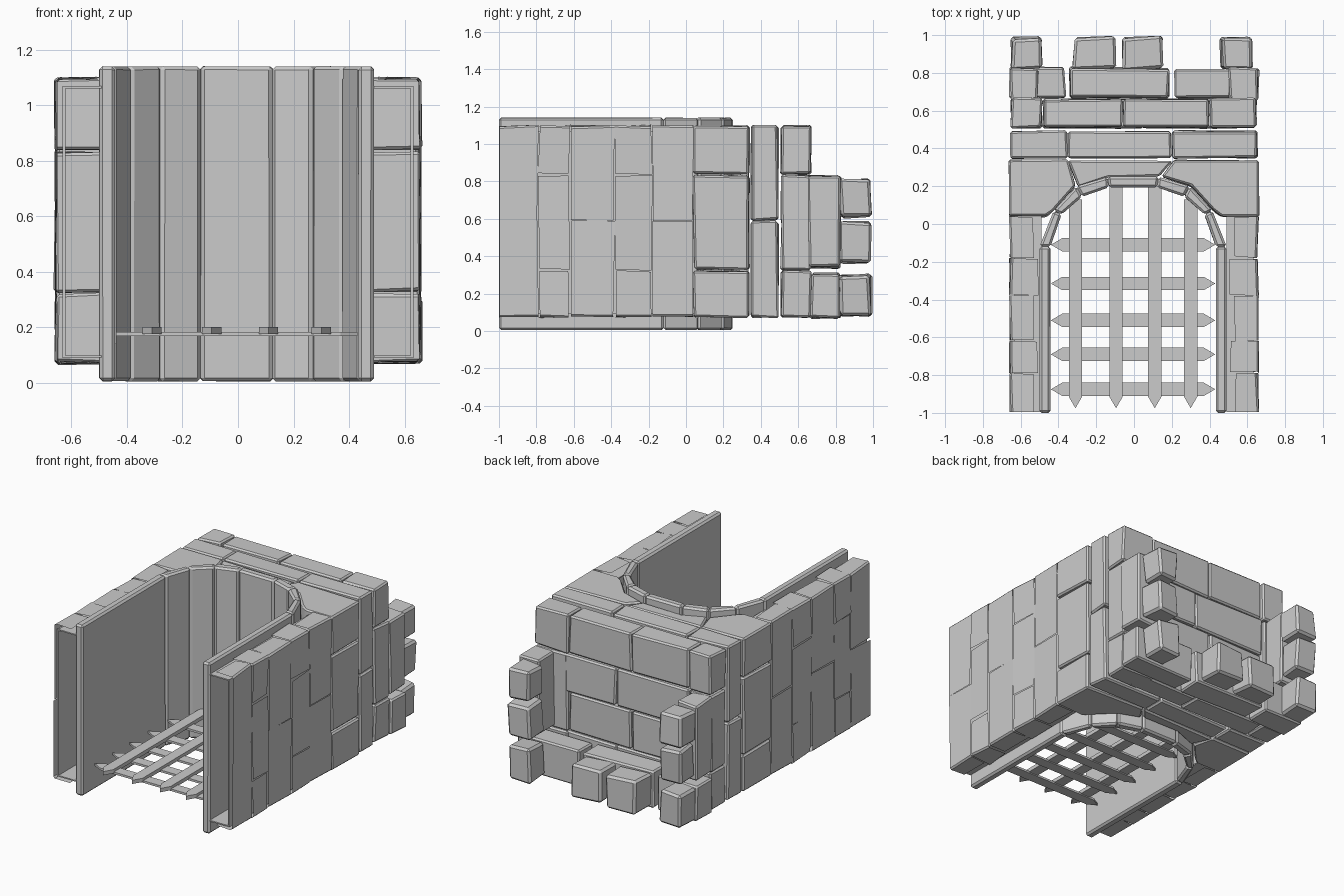
import bpy, bmesh, random
from mathutils import Vector

if "Cube" in bpy.data.objects:
    bpy.data.objects.remove(bpy.data.objects["Cube"])

random.seed(4)


def prism(bm, poly, z0, z1, bevel=0.01, jitter=0.006, hollow=False):
    """Extrude an xy outline from z0 to z1, roughen its corners, chamfer its edges."""
    rings = []
    for z in (z0, z1):
        ring = []
        for x, y in poly:
            j = [random.uniform(-jitter, jitter) for _ in range(3)]
            if y < -0.99:
                j[1] = 0
            ring.append(bm.verts.new((x + j[0], min(y + j[1], 1.0), z + j[2])))
        rings.append(ring)
    a, b = rings
    n = len(poly)
    faces = [bm.faces.new(a[::-1]), bm.faces.new(b)]
    faces += [bm.faces.new((a[i], a[(i + 1) % n], b[(i + 1) % n], b[i])) for i in range(n)]
    bmesh.ops.recalc_face_normals(bm, faces=faces)
    if hollow:
        # drop the hidden joint faces after noting them, so the wall stays a shell
        side = 1 if poly[0][0] > 0 else -1
        layer = bm.faces.layers.int.get("drop") or bm.faces.layers.int.new("drop")
        for f in [f for v in a + b for f in v.link_faces]:
            f.normal_update()
            c, m = f.calc_center_median(), f.normal
            if abs(m.y) > 0.9 or m.x * side < -0.9 or (abs(m.z) > 0.9 and 0.2 < c.z < 0.95):
                f[layer] = 1
        old = {f for f in bm.faces if f[layer]}
        bmesh.ops.delete(bm, geom=list(old), context='FACES_ONLY')
        edges = {e for v in a + b for e in v.link_edges if len(e.link_faces) == 2}
    else:
        edges = {e for v in a + b for e in v.link_edges}
    if bevel:
        bmesh.ops.bevel(bm, geom=list(edges), offset=bevel, segments=1, affect='EDGES',
                        clamp_overlap=True)


def rect(x0, x1, y0, y1, gap=0.004):
    x0, x1 = sorted((x0, x1))
    return [(x0 + gap, y0 + gap), (x1 - gap, y0 + gap), (x1 - gap, y1 - gap), (x0 + gap, y1 - gap)]


def finish(name, bm):
    loose = [v for v in bm.verts if not v.link_faces]
    bmesh.ops.delete(bm, geom=loose, context='VERTS')
    me = bpy.data.meshes.new(name)
    bm.to_mesh(me)
    bm.free()
    ob = bpy.data.objects.new(name, me)
    bpy.context.collection.objects.link(ob)


HALVES = [(0.07, 0.59), (0.59, 1.1)]
THIRDS = [(0.07, 0.325), (0.325, 0.835), (0.835, 1.1)]
G = 0.003

# side walls: courses of stones with alternating joints
bm = bmesh.new()
courses = [-1, -0.79, -0.62, -0.38, -0.18, 0.04]
for s in (-1, 1):
    for i in range(5):
        inner = 0.505 if i % 2 else 0.53
        for z0, z1 in (THIRDS if i % 2 else HALVES):
            prism(bm, rect(s * inner, s * 0.66, courses[i], courses[i + 1]),
                  z0 + G, z1 - G, bevel=0.01, hollow=True)
finish("side_wall_stones", bm)

# mortar lining behind the wall stones
bm = bmesh.new()
for s in (-1, 1):
    prism(bm, rect(s * 0.622, s * 0.632, -0.995, 0.06, 0), 0.09, 1.07, 0, 0)
    for z in (0.095, 1.065):
        prism(bm, rect(s * 0.49, s * 0.63, -0.995, 0.06, 0), z - 0.004, z + 0.004, 0, 0)
finish("wall_mortar", bm)

# arch lining: two legs and seven wedge stones
bm = bmesh.new()
outer = [(0.495, -1), (0.495, -0.12), (0.42, 0.07), (0.30, 0.2), (0.135, 0.25)]
inner = [(0.438, -1), (0.438, -0.12), (0.378, 0.05), (0.27, 0.145), (0.128, 0.193)]
outer += [(-x, y) for x, y in outer[::-1]]
inner += [(-x, y) for x, y in inner[::-1]]
for i in range(len(outer) - 1):
    quad = [outer[i], outer[i + 1], inner[i + 1], inner[i]]
    prism(bm, [(x - 0.005, y) for x, y in quad], 0.005, 1.14, 0.012, 0.001)
finish("arch_lining", bm)

# stones fitted around the arch
bm = bmesh.new()
left = [(-0.66, 0.04), (-0.66, 0.338), (-0.355, 0.338), (-0.31, 0.2), (-0.43, 0.07), (-0.47, 0.04)]
right = [(0.66, 0.04), (0.66, 0.338), (0.21, 0.338), (0.15, 0.25), (0.30, 0.2), (0.42, 0.07), (0.46, 0.04)]
crown = [(-0.348, 0.338), (0.203, 0.338), (0.14, 0.25), (-0.135, 0.25), (-0.30, 0.2)]
for z0, z1 in THIRDS:
    prism(bm, left, z0 + G, z1 - G)
    prism(bm, right, z0 + G, z1 - G)
prism(bm, crown, 0.075, 1.093)
finish("arch_surround_stones", bm)

# two full courses above the arch; the upper one forms the roof
bm = bmesh.new()
xs = [-0.66, -0.35, 0.2, 0.655]
for x0, x1 in zip(xs, xs[1:]):
    for z0, z1 in HALVES:
        prism(bm, rect(x0, x1, 0.345, 0.495), z0 + G, z1 - G)
rows = [(0.07, 0.325), (0.325, 0.58), (0.58, 0.835), (0.835, 1.1)]
for k, (z0, z1) in enumerate(rows):
    xs = [-0.485, -0.06, 0.4] if k % 2 else [-0.485, 0.05, 0.48]
    for x0, x1 in zip(xs, xs[1:]):
        prism(bm, rect(x0, x1, 0.505, 0.665), z0 + G, z1 - G)
for z0, z1 in THIRDS:
    prism(bm, rect(-0.655, -0.485, 0.505, 0.672), z0 + G, z1 - G)
    prism(bm, rect(0.4, 0.65, 0.505, 0.672), z0 + G, z1 - G)
finish("upper_courses", bm)

# parapet on the face and both sides
bm = bmesh.new()
for x0, x1 in ((-0.66, -0.36), (-0.345, 0.19), (0.215, 0.66)):
    prism(bm, rect(x0, x1, 0.66, 0.83), 0.07, 0.305, 0.01, 0.009)
for s in (-1, 1):
    prism(bm, rect(s * 0.5, s * 0.66, 0.65, 0.83), 0.34, 0.83, 0.01, 0.009)
finish("parapet", bm)

# merlons
bm = bmesh.new()
for x0, x1 in ((-0.655, -0.49), (-0.325, -0.095), (-0.065, 0.155), (0.455, 0.62)):
    prism(bm, rect(x0, x1, 0.815, 0.992), 0.085, 0.3, 0.014, 0.011)
for s, off in ((-1, 0), (1, -0.025)):
    for z0, z1 in ((0.36, 0.58), (0.61, 0.81)):
        prism(bm, rect(s * 0.49 + off, s * 0.65 + off, 0.82, 0.99), z0, z1, 0.014, 0.011)
finish("merlons", bm)

# portcullis: pointed uprights and crossbars
bm = bmesh.new()
w = 0.035
for x, top in ((-0.31, 0.13), (-0.095, 0.2), (0.11, 0.2), (0.3, 0.13)):
    prism(bm, [(x - w, top), (x - w, -0.915), (x, -0.975), (x + w, -0.915), (x + w, top)],
          0.175, 0.2, 0, 0)
for y in (-0.11, -0.315, -0.51, -0.69, -0.875):
    prism(bm, [(-0.44, y), (-0.38, y - w), (0.37, y - w), (0.43, y), (0.37, y + w), (-0.38, y + w)],
          0.168, 0.182, 0, 0)
finish("portcullis", bm)
